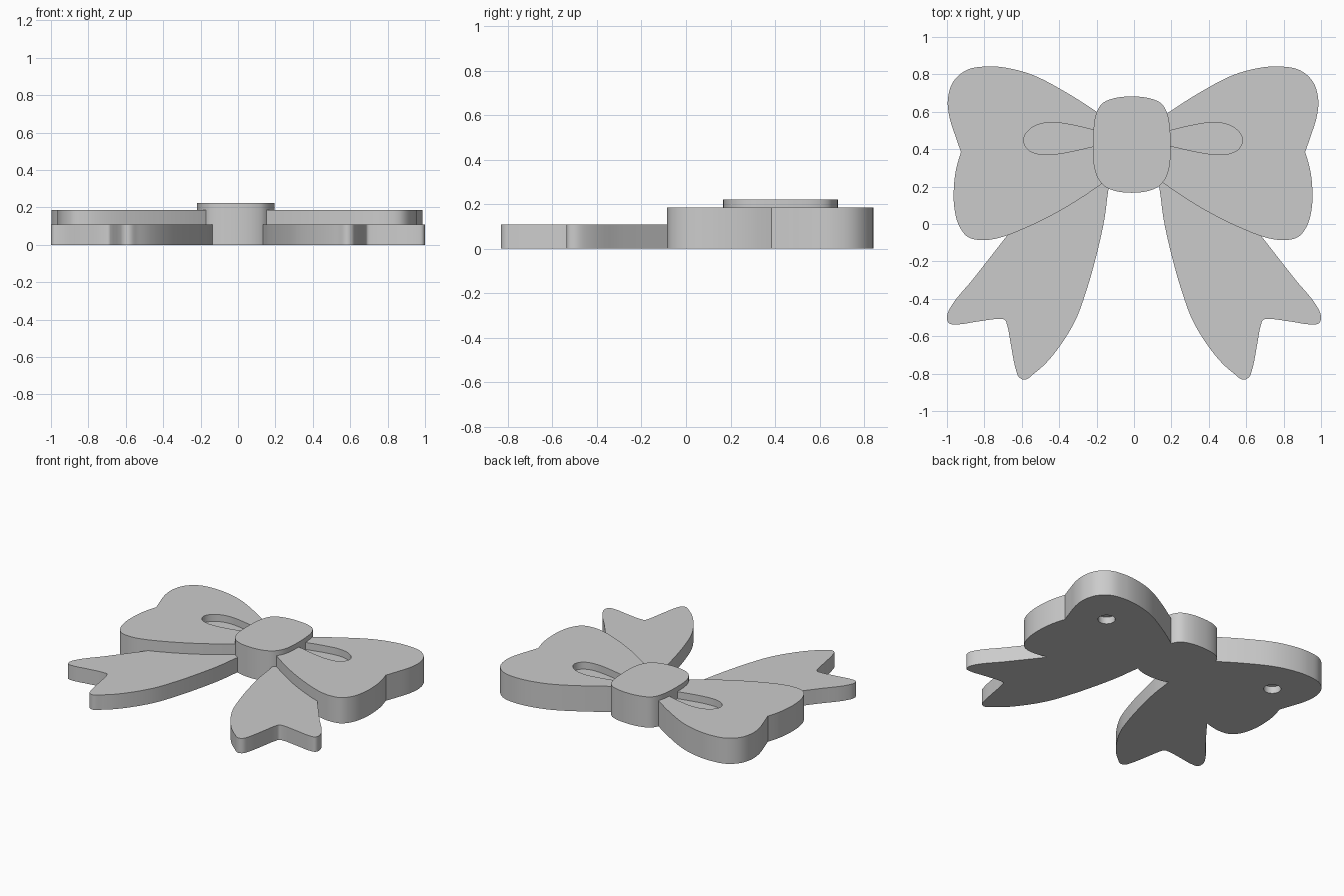
import bpy
import bmesh
import math
from mathutils import Vector
from mathutils.geometry import interpolate_bezier

default_cube = bpy.data.objects.get("Cube")
if default_cube:
    bpy.data.objects.remove(default_cube, do_unlink=True)

# One plain grey for the whole bow
grey = bpy.data.materials.new("plain_grey")
grey.use_nodes = True
grey.diffuse_color = (0.6, 0.6, 0.6, 1)
shader = next(n for n in grey.node_tree.nodes if n.type == 'BSDF_PRINCIPLED')
shader.inputs["Base Color"].default_value = grey.diffuse_color

TAIL_TOP, LOOP_TOP, KNOT_TOP = 0.108, 0.186, 0.222
POCKET_FLOOR, HOLE_DEPTH = 0.135, 0.05


def smooth_outline(points, corners=(), steps=6):
    """Closed smooth curve through the points; the listed points stay sharp."""
    pts = [Vector((x, y, 0)) for x, y in points]
    count = len(pts)
    tangents = []
    for i, p in enumerate(pts):
        before = (p - pts[i - 1]).normalized()
        after = (pts[(i + 1) % count] - p).normalized()
        sharp = i in corners
        tangents.append(Vector() if sharp else (before + after).normalized())
    outline = []
    for i, p in enumerate(pts):
        j = (i + 1) % count
        reach = (pts[j] - p).length / 3
        outline += interpolate_bezier(p, p + tangents[i] * reach,
                                      pts[j] - tangents[j] * reach,
                                      pts[j], steps + 1)[:-1]
    return outline


def slab(name, outline, bottom, top, side=1, shift=0.0):
    """Extrude an outline upwards, optionally mirrored and shifted in x."""
    bm = bmesh.new()
    verts = [bm.verts.new((side * p.x + shift, p.y, bottom)) for p in outline]
    base = bm.faces.new(verts)
    result = bmesh.ops.extrude_face_region(bm, geom=[base], use_keep_orig=True)
    raised = [g for g in result["geom"] if isinstance(g, bmesh.types.BMVert)]
    bmesh.ops.translate(bm, verts=raised, vec=(0, 0, top - bottom))
    bmesh.ops.recalc_face_normals(bm, faces=bm.faces)
    mesh = bpy.data.meshes.new(name)
    bm.to_mesh(mesh)
    bm.free()
    mesh.materials.append(grey)
    obj = bpy.data.objects.new(name, mesh)
    bpy.context.collection.objects.link(obj)
    return obj


def activate(obj):
    bpy.ops.object.select_all(action='DESELECT')
    obj.select_set(True)
    bpy.context.view_layer.objects.active = obj


def carve(obj, cutter):
    """Subtract the cutter and throw it away."""
    cut = obj.modifiers.new("carve", 'BOOLEAN')
    cut.operation = 'DIFFERENCE'
    cut.solver = 'EXACT'
    cut.object = cutter
    activate(obj)
    bpy.ops.object.modifier_apply(modifier=cut.name)
    bpy.data.objects.remove(cutter, do_unlink=True)


def soften(obj):
    activate(obj)
    bpy.ops.object.shade_smooth_by_angle(angle=math.radians(30))


# Outlines for the +x half
loop_points = [
    (0, .46), (.195, .6), (.36, .705), (.54, .798), (.69, .837), (.79, .842),
    (.89, .823), (.962, .76), (.99, .668), (.983, .578), (.95, .47),
    (.92, .385), (.946, .294), (.958, .198), (.956, .09), (.93, -.01),
    (.882, -.07), (.805, -.086), (.72, -.075), (.57, -.019), (.41, .06),
    (.278, .139), (.16, .22), (0, .34)]
tail_points = [
    (.12, .27), (.136, .19), (.16, .016), (.209, -.198), (.257, -.364),
    (.31, -.508), (.385, -.636), (.47, -.743), (.535, -.8), (.583, -.832),
    (.614, -.82), (.631, -.78), (.658, -.647), (.68, -.535), (.69, -.513),
    (.717, -.508), (.834, -.521), (.957, -.537), (.99, -.53), (1, -.497),
    (.98, -.444), (.86, -.294), (.685, -.07), (.57, .08), (.3, .28)]
pocket_points = [
    (.12, .48), (.2, .5), (.33, .53), (.438, .543), (.518, .527),
    (.568, .49), (.585, .45), (.566, .403), (.518, .377), (.438, .372),
    (.33, .388), (.2, .417), (.12, .43)]
knot_half = [
    (0, .682), (.11, .668), (.16, .642), (.19, .59), (.205, .5),
    (.208, .4), (.2, .3), (.178, .24), (.135, .195), (0, .167)]

loop_outline = smooth_outline(loop_points, corners=(0, 11, 23))
tail_outline = smooth_outline(tail_points, corners=(0, 23, 24))
pocket_outline = smooth_outline(pocket_points, corners=(0, 12))

for label, side in (("left", 1), ("right", -1)):
    # Ribbon tail with a notched end
    soften(slab(label + "_tail", tail_outline, 0, TAIL_TOP, side))

    # Ribbon loop with a teardrop pocket on top and a round hole underneath
    loop = slab(label + "_loop", loop_outline, 0, LOOP_TOP, side, -.005)
    carve(loop, slab("pocket_cutter", pocket_outline, POCKET_FLOOR,
                     LOOP_TOP + .1, side, -.005))
    bpy.ops.mesh.primitive_cylinder_add(
        vertices=32, radius=.057, depth=2 * HOLE_DEPTH,
        location=(side * .71 - .005, .56, 0))
    carve(loop, bpy.context.object)
    soften(loop)

# Centre knot, mirrored from its half outline
knot_points = knot_half + [(-x, y) for x, y in reversed(knot_half[1:-1])]
soften(slab("centre_knot", smooth_outline(knot_points), 0, KNOT_TOP, 1, -.012))
